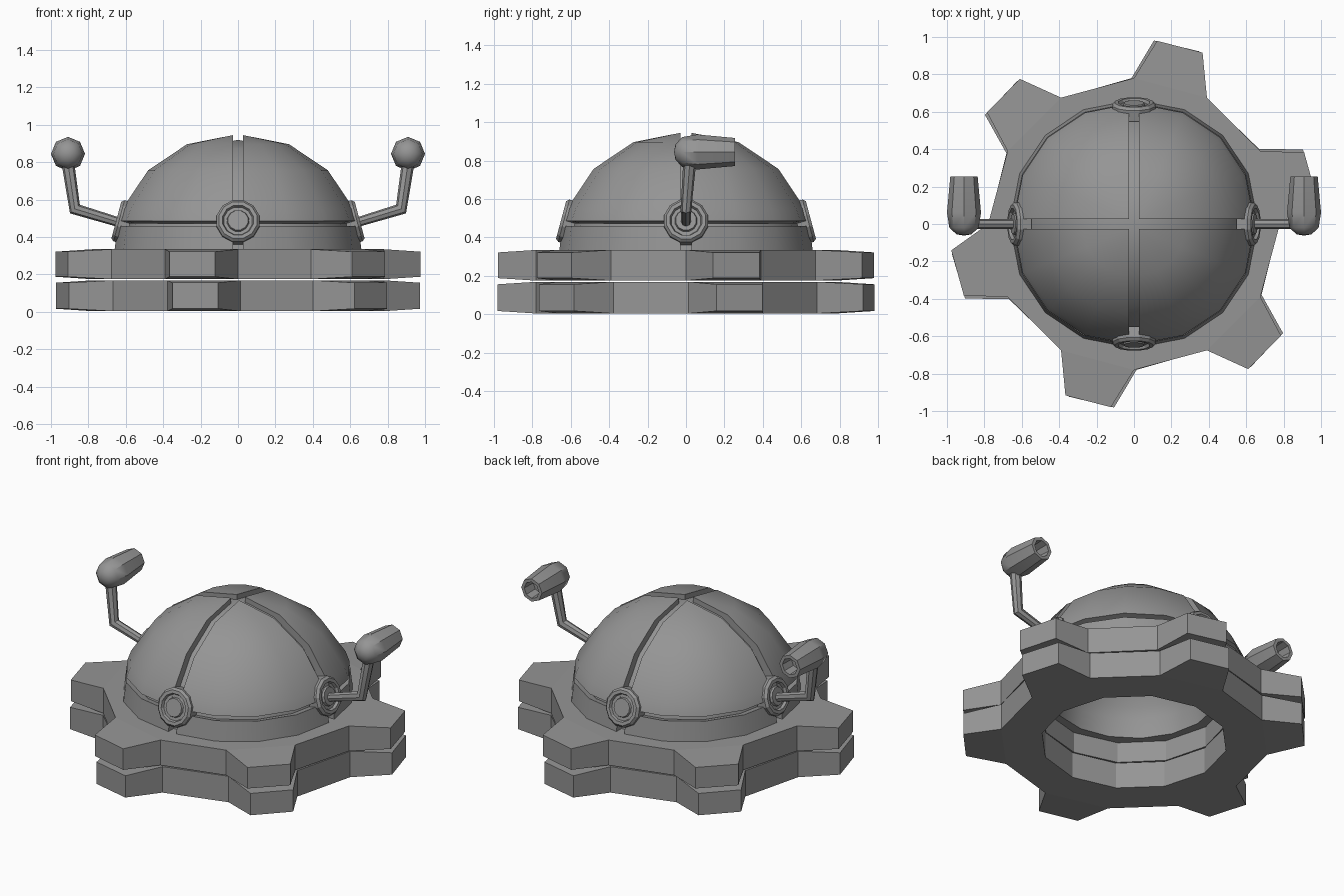
import bpy, bmesh, math
from mathutils import Vector, Matrix

if "Cube" in bpy.data.objects:
    bpy.data.objects.remove(bpy.data.objects["Cube"])

grey = bpy.data.materials.new("plain_grey")
grey.diffuse_color = (0.3, 0.3, 0.3, 1)
grey.use_nodes = True
grey.node_tree.nodes["Principled BSDF"].inputs["Base Color"].default_value = grey.diffuse_color


def finish(bm, name, smooth=None):
    bmesh.ops.remove_doubles(bm, verts=bm.verts, dist=1e-5)
    bmesh.ops.recalc_face_normals(bm, faces=bm.faces)
    me = bpy.data.meshes.new(name)
    bm.to_mesh(me)
    bm.free()
    me.materials.append(grey)
    ob = bpy.data.objects.new(name, me)
    bpy.context.collection.objects.link(ob)
    if smooth:
        bpy.ops.object.select_all(action='DESELECT')
        ob.select_set(True)
        bpy.context.view_layer.objects.active = ob
        bpy.ops.object.shade_smooth_by_angle(angle=math.radians(smooth))
    return ob


def quad(bm, pts):
    pts = [p for i, p in enumerate(pts) if (p - pts[i - 1]).length > 1e-6]
    if len(pts) > 2:
        bm.faces.new([bm.verts.new(p) for p in pts])


def polar(r, deg, z):
    a = math.radians(deg)
    return Vector((r * math.cos(a), r * math.sin(a), z))


def lathe(name, profile, sides, matrix=Matrix(), smooth=None, closed=False, phase=0):
    """Spin (radius, height) points around z, then place with a matrix."""
    bm = bmesh.new()
    pairs = list(zip(profile, profile[1:] + profile[:1]))
    for (r0, z0), (r1, z1) in (pairs if closed else pairs[:-1]):
        for i in range(sides):
            a, b = [(i + k + phase) * 360 / sides for k in (0, 1)]
            quad(bm, [polar(r0, a, z0), polar(r0, b, z0), polar(r1, b, z1), polar(r1, a, z1)])
    bm.transform(matrix)
    return finish(bm, name, smooth)


# Two stacked cog rings: twelve sides, a tapered tooth on every other side
def cog(name, z0, z1, turn):
    bm = bmesh.new()
    R, H, T, inset = 0.78, 0.54, 0.987, 0.013
    for i in range(12):
        a, b = i * 30 + turn, i * 30 + 30 + turn
        for z in (z0, z1):
            quad(bm, [polar(R, a, z), polar(R, b, z), polar(H, b, z), polar(H, a, z)])
        quad(bm, [polar(H, a, z0), polar(H, b, z0), polar(H, b, z1), polar(H, a, z1)])
        base = [polar(R, a, z0), polar(R, b, z0), polar(R, b, z1), polar(R, a, z1)]
        if i % 2:
            quad(bm, base)
        else:
            c, d = a + 8.2, b - 7.2
            tip = [polar(T, c, z0 + inset), polar(T, d, z0 + inset),
                   polar(T, d, z1 - inset), polar(T, c, z1 - inset)]
            quad(bm, tip)
            for k in range(4):
                n = (k + 1) % 4
                quad(bm, [base[k], base[n], tip[n], tip[k]])
    finish(bm, name)


cog("lower_cog_ring", 0.004, 0.169, 1)
cog("upper_cog_ring", 0.175, 0.335, 0)

# Hollow dome core beneath the plates
CZ = 0.305
lats = [0, 14, 22.5, 45, 67.5, 90]


def arc(r):
    return [(r * math.cos(math.radians(t)), CZ + r * math.sin(math.radians(t))) for t in lats]


lathe("dome_core", arc(0.615) + arc(0.48)[::-1], 16, smooth=35, closed=True)


# Dome plates: quarter shells pushed apart so grooves remain between them
def shell(name, quarter, angles, r_out, r_in, gap):
    bm = bmesh.new()

    def p(r, lon, lat):
        c = math.cos(math.radians(lat))
        return polar(r * c, lon, CZ + r * math.sin(math.radians(lat)))
    start = quarter * 90
    lons = [start + 22.5 * k for k in range(5)]
    for t0, t1 in zip(angles, angles[1:]):
        for a, b in zip(lons, lons[1:]):
            for r in (r_out, r_in):
                quad(bm, [p(r, a, t0), p(r, b, t0), p(r, b, t1), p(r, a, t1)])
        for a in (lons[0], lons[-1]):
            quad(bm, [p(r_in, a, t0), p(r_out, a, t0), p(r_out, a, t1), p(r_in, a, t1)])
    for t in (angles[0], angles[-1]):
        if t < 90:
            for a, b in zip(lons, lons[1:]):
                quad(bm, [p(r_in, a, t), p(r_in, b, t), p(r_out, b, t), p(r_out, a, t)])
    push = polar(gap * math.sqrt(2), start + 45, 0)
    bm.transform(Matrix.Translation(push))
    finish(bm, name, 35)


for q in range(4):
    shell(f"dome_plate_{q + 1}", q, [16.5, 22.5, 45, 67.5, 90], 0.64, 0.59, 0.028)
    shell(f"dome_base_band_{q + 1}", q, [0, 14], 0.635, 0.585, 0.028)

# Round studs on four sides, tilted with the dome surface
stud = [(0, -0.06), (0.118, -0.06), (0.118, 0.0), (0.105, 0.015), (0.085, 0.015),
        (0.078, -0.002), (0.06, -0.002), (0.055, 0.012), (0, 0.012)]
for q in range(4):
    m = (Matrix.Rotation(math.radians(90 * q), 4, 'Z') @ Matrix.Translation((0.636, 0, 0.487))
         @ Matrix.Rotation(math.radians(75), 4, 'Y'))
    lathe(f"side_stud_{q + 1}", stud, 12, m, phase=0.5)


# Bent stalks, mitred at the elbow
def stalk(name, side):
    path = [Vector((side * x, y, z)) for x, y, z in
            ((0.60, 0, 0.468), (0.872, 0, 0.55), (0.91, 0.02, 0.80))]
    radii = (0.025, 0.028, 0.034)
    bm = bmesh.new()
    rings = []
    for i, p in enumerate(path):
        d = (path[min(i + 1, 2)] - p).normalized() + (p - path[max(i - 1, 0)]).normalized()
        d.normalize()
        v = Vector((0, 1, 0))
        v = (v - d * v.dot(d)).normalized()
        u = d.cross(v)
        wide = 1.25 if i == 1 else 1
        rings.append([p + radii[i] * (u * wide * math.cos(k * math.pi / 4)
                      + v * math.sin(k * math.pi / 4)) for k in range(8)])
    for r0, r1 in zip(rings, rings[1:]):
        for k in range(8):
            n = (k + 1) % 8
            quad(bm, [r0[k], r0[n], r1[n], r1[k]])
    quad(bm, rings[0])
    quad(bm, rings[-1])
    finish(bm, name, 35)


# Rounded pods with an open, recessed rear end
pod = [(0, -0.062), (0.04, -0.055), (0.078, -0.02), (0.091, 0.06),
       (0.073, 0.255), (0.052, 0.255), (0.048, 0.17), (0, 0.17)]
for side, word in ((-1, "left"), (1, "right")):
    stalk(f"{word}_stalk", side)
    m = Matrix.Translation((side * 0.909, 0, 0.845)) @ Matrix.Rotation(math.radians(-90), 4, 'X')
    lathe(f"{word}_pod", pod, 8, m, smooth=40)
